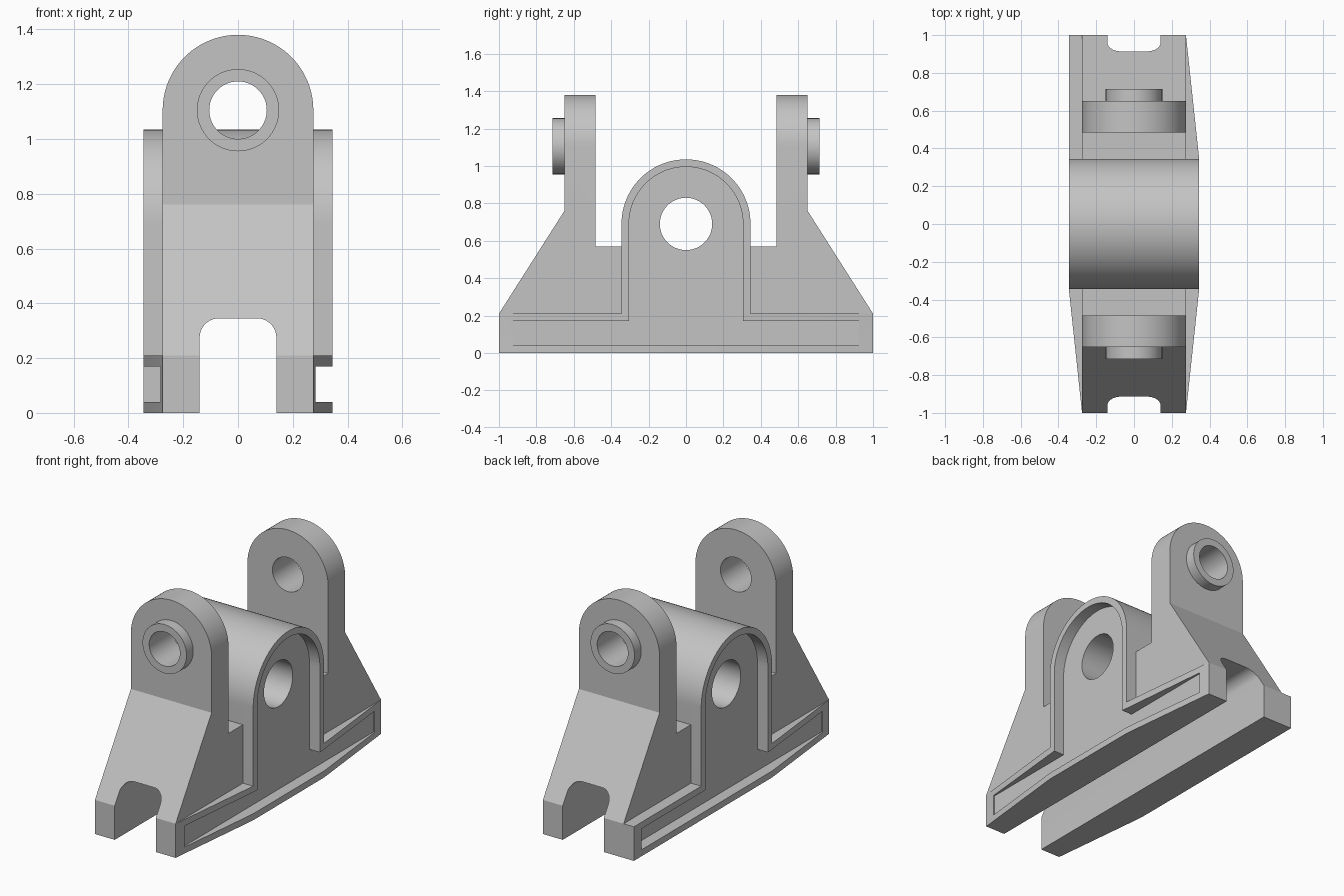
import bpy, bmesh, math
from mathutils import Vector

cube = bpy.data.objects.get("Cube")
if cube:
    bpy.data.objects.remove(cube, do_unlink=True)

GREY = (0.55, 0.55, 0.55, 1)
metal = bpy.data.materials.new("plain grey")
metal.use_nodes = True
metal.diffuse_color = GREY
metal.node_tree.nodes["Principled BSDF"].inputs["Base Color"].default_value = GREY

HALF = 0.275       # half width of the body
RIM = 0.345        # half width of the side rims, and radius of the saddle
PIN_Z = 0.69       # height of the cross bore
EAR_Z = 1.105      # height of the ear bores


def arc(cx, cy, r, start, end, steps):
    angles = [math.radians(start + (end - start) * i / steps) for i in range(steps + 1)]
    return [(cx + r * math.cos(a), cy + r * math.sin(a)) for a in angles]


def add_object(name, bm):
    bmesh.ops.recalc_face_normals(bm, faces=bm.faces)
    mesh = bpy.data.meshes.new(name)
    bm.to_mesh(mesh)
    bm.free()
    mesh.materials.append(metal)
    obj = bpy.data.objects.new(name, mesh)
    bpy.context.collection.objects.link(obj)
    return obj


def prism(name, outline, axis, low, high):
    """Extrude an outline along x (outline in y, z) or along y (outline in x, z)."""
    bm = bmesh.new()
    place = (lambda u, v: (low, u, v)) if axis == "x" else (lambda u, v: (u, low, v))
    face = bm.faces.new([bm.verts.new(place(u, v)) for u, v in outline])
    result = bmesh.ops.extrude_face_region(bm, geom=[face])
    step = Vector((high - low, 0, 0)) if axis == "x" else Vector((0, high - low, 0))
    moved = [g for g in result["geom"] if isinstance(g, bmesh.types.BMVert)]
    bmesh.ops.translate(bm, verts=moved, vec=step)
    return add_object(name, bm)


def rod(name, z, r, axis, low, high):
    return prism(name, arc(0, z, r, 0, 360, 64)[:-1], axis, low, high)


def combine(obj, other, operation):
    """Apply a boolean and discard the second object."""
    other.hide_render = True
    mod = obj.modifiers.new("combine", "BOOLEAN")
    mod.operation, mod.solver, mod.object = operation, "EXACT", other
    bpy.context.view_layer.update()
    graph = bpy.context.evaluated_depsgraph_get()
    mesh = bpy.data.meshes.new_from_object(obj.evaluated_get(graph))
    obj.modifiers.clear()
    obj.data = mesh
    bpy.data.objects.remove(other, do_unlink=True)


# Body: side profile with two ears and a central saddle
right_half = [(1, 0), (1, 0.21), (0.65, 0.76), (0.65, 1.5), (0.485, 1.5),
              (0.485, 0.57), (RIM, 0.57)]
left_half = [(-y, z) for y, z in reversed(right_half)]
profile = right_half + arc(0, PIN_Z, RIM, 0, 180, 48) + left_half
body = prism("body", profile, "x", -0.4, 0.4)

# Front silhouette: round-topped ears and a rounded slot underneath
silhouette = ([(HALF, -0.1)] + arc(0, EAR_Z, HALF, 0, 180, 48)
              + [(-HALF, -0.1), (-0.14, -0.1)]
              + arc(-0.07, 0.275, 0.07, 180, 90, 10)
              + arc(0.07, 0.275, 0.07, 90, 0, 10) + [(0.14, -0.1)])
combine(body, prism("silhouette", silhouette, "y", -1.2, 1.2), "INTERSECT")

# Ear bosses and bores
for side in (-1, 1):
    ends = sorted((side * 0.6, side * 0.715))
    combine(body, rod("boss", EAR_Z, 0.15, "y", *ends), "UNION")
    ends = sorted((side * 0.42, side * 0.8))
    combine(body, rod("ear_bore", EAR_Z, 0.105, "y", *ends), "DIFFERENCE")

# Cross bore through the saddle
combine(body, rod("cross_bore", PIN_Z, 0.14, "x", -0.5, 0.5), "DIFFERENCE")


def rim_loop(end, shoulder, low, high):
    """Closed outline of the base strip with the saddle arch above it."""
    return ([(-end, low), (-RIM, low), (RIM, low), (end, low), (end, high), (shoulder, high)]
            + arc(0, PIN_Z, shoulder, 0, 180, 48) + [(-shoulder, high), (-end, high)])


def side_rim(name, side):
    """Raised rim around a side panel, tapering in plan toward the ends."""
    def reach(y):
        if side < 0 and y > 0:     # one corner stays square
            return RIM
        t = max(0, (abs(y) - RIM) / (1 - RIM))
        return RIM + (HALF - RIM) * t

    bm = bmesh.new()
    loops = []
    for outline in (rim_loop(1, RIM, 0, 0.21), rim_loop(0.925, 0.305, 0.04, 0.17)):
        loops.append([bm.verts.new((side * 0.2, y, z)) for y, z in outline])
        loops.append([bm.verts.new((side * reach(y), y, z)) for y, z in outline])
    outer_in, outer_out, inner_in, inner_out = loops
    for a, b in ((outer_in, outer_out), (outer_out, inner_out),
                 (inner_out, inner_in), (inner_in, outer_in)):
        for i in range(len(a)):
            j = (i + 1) % len(a)
            bm.faces.new((a[i], a[j], b[j], b[i]))
    return add_object(name, bm)


parts = [body, side_rim("left_rim", 1), side_rim("right_rim", -1)]

# Smooth the round surfaces, keep the edges crisp
for obj in bpy.context.selected_objects:
    obj.select_set(False)
for obj in parts:
    obj.select_set(True)
bpy.context.view_layer.objects.active = body
bpy.ops.object.shade_smooth_by_angle(angle=math.radians(25))
